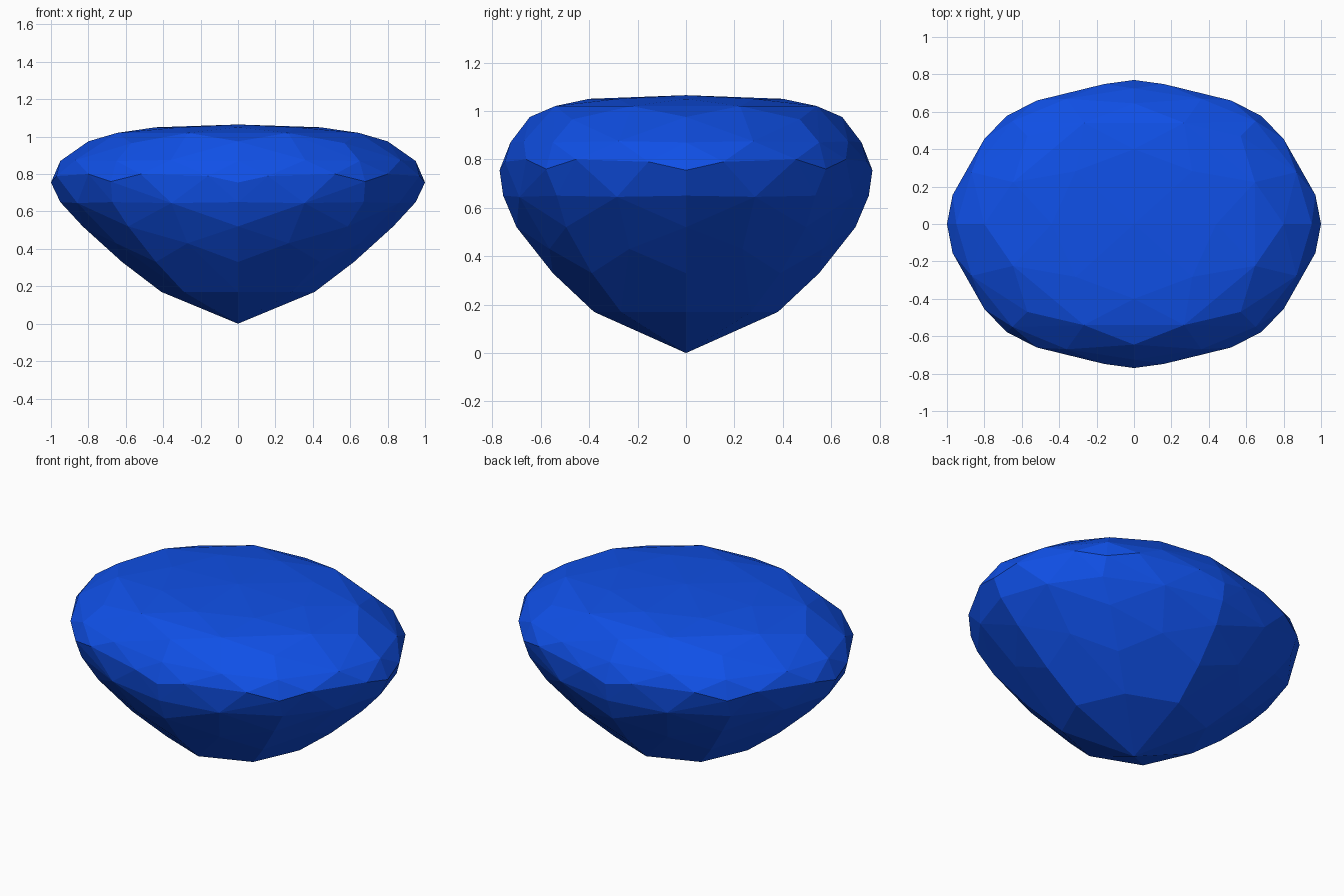
import bpy, bmesh, math

if "Cube" in bpy.data.objects:
    bpy.data.objects.remove(bpy.data.objects["Cube"])

# Rings: height, x radius, y radius, angles in degrees (first quarter)
EVEN, ODD = (0, 45, 90), (22.5, 67.5)
rings = [
    (0.17, 0.41, 0.38, EVEN),     # pavilion
    (0.33, 0.62, 0.55, EVEN),
    (0.43, 0.705, 0.61, ODD),
    (0.52, 0.83, 0.70, EVEN),
    (0.645, 0.93, 0.745, ODD),
    (0.65, 0.95, 0.755, EVEN),
    (0.755, 1.0, 0.77, (0, 90)),  # girdle
    (0.875, 0.94, 0.725, ODD),    # crown
    (0.87, 0.95, 0.725, (0, 90)),
    (0.975, 0.80, 0.645, (0, 90)),
    (1.02, 0.70, 0.585, ODD),
    (1.05, 0.44, 0.40, EVEN),
]
quarter = [(0, 0, 0), (0, 0, 1.065)]
for z, rx, ry, angles in rings:
    for a in angles:
        t = math.radians(a)
        quarter.append((rx * math.cos(t), ry * math.sin(t), z))

# Zigzag girdle points and crown corners
quarter += [(0.97, 0.155, 0.79), (0.80, 0.455, 0.80), (0.68, 0.578, 0.76),
            (0.52, 0.66, 0.80), (0.16, 0.748, 0.79),
            (0.65, 0.55, 0.87), (0.57, 0.47, 0.965)]

# Mirror into all four quarters and wrap with flat facets
points = {(round(sx * x, 4) + 0.0, round(sy * y, 4) + 0.0, z)
          for x, y, z in quarter for sx in (1, -1) for sy in (1, -1)}
bm = bmesh.new()
for p in sorted(points):
    bm.verts.new(p)
res = bmesh.ops.convex_hull(bm, input=bm.verts[:])
loose = [v for v in bm.verts if not v.link_faces]
bmesh.ops.delete(bm, geom=loose, context='VERTS')
bmesh.ops.dissolve_limit(bm, angle_limit=math.radians(1),
                         verts=bm.verts[:], edges=bm.edges[:])
bmesh.ops.recalc_face_normals(bm, faces=bm.faces[:])

mesh = bpy.data.meshes.new("gemstone")
bm.to_mesh(mesh)
bm.free()
gem = bpy.data.objects.new("gemstone", mesh)
bpy.context.collection.objects.link(gem)

# Blue material
mat = bpy.data.materials.new("blue")
mat.diffuse_color = (0.005, 0.08, 0.8, 1)
mat.use_nodes = True
mat.node_tree.nodes["Principled BSDF"].inputs["Base Color"].default_value = mat.diffuse_color
mesh.materials.append(mat)
